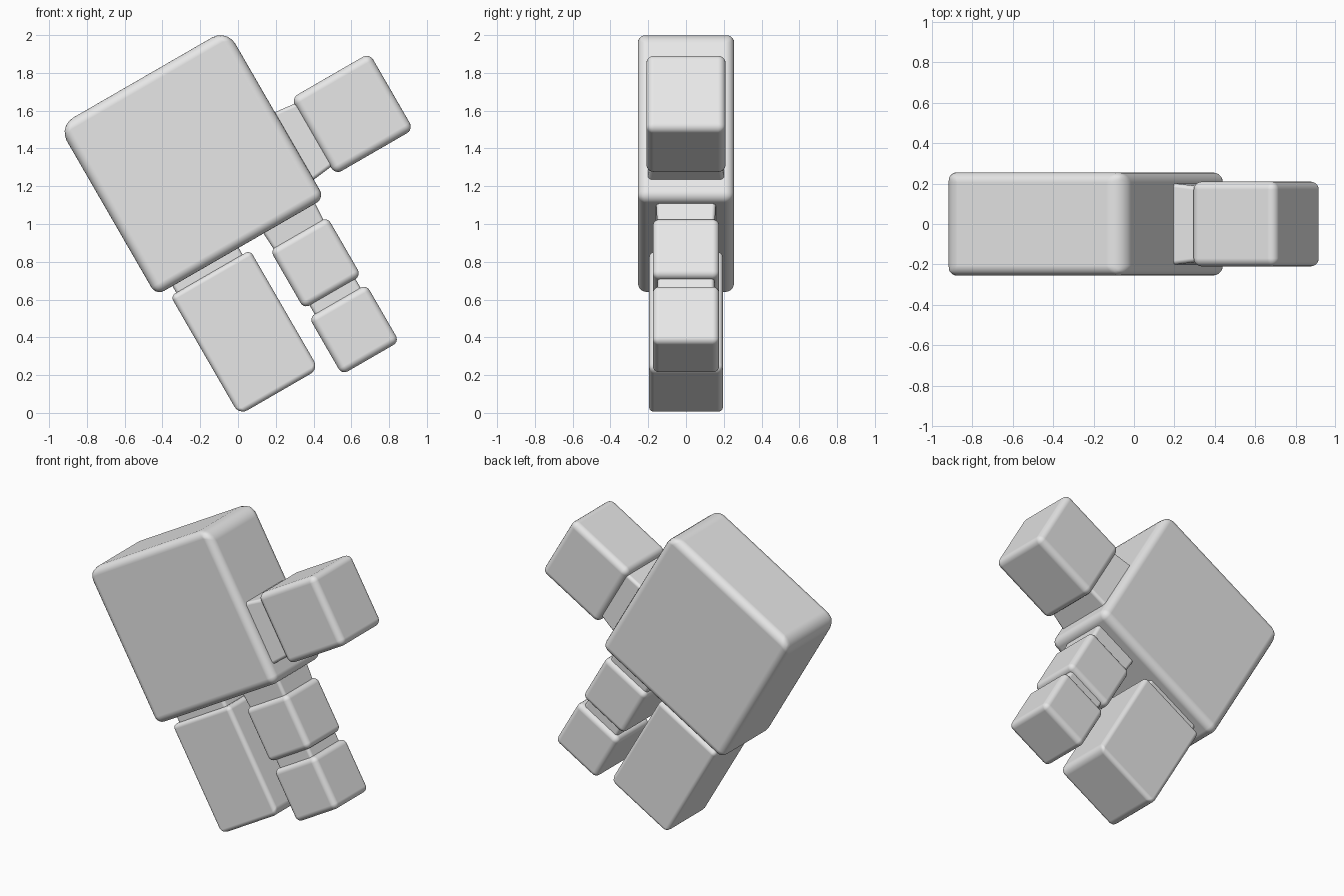
import bpy, bmesh, math

if "Cube" in bpy.data.objects:
    bpy.data.objects.remove(bpy.data.objects["Cube"], do_unlink=True)

TILT = math.radians(-30)

grey = bpy.data.materials.new("light_grey")
grey.use_nodes = True
grey.diffuse_color = (0.8, 0.8, 0.8, 1)
grey.node_tree.nodes["Principled BSDF"].inputs["Base Color"].default_value = (0.8, 0.8, 0.8, 1)


def block(name, u, v, depth, radius, tip=None, taper=0.0, taper_axis=None):
    """Rounded block in the tilted frame; u is across, v is along the hand.
    tip(u, v) picks the edges running front to back that get the full radius,
    taper shrinks the far end along the chosen axis."""
    bm = bmesh.new()
    bmesh.ops.create_cube(bm, size=1)
    weight = bm.edges.layers.float.new("bevel_weight_edge")
    for e in bm.edges:
        mid = (e.verts[0].co + e.verts[1].co) / 2
        rounder = tip is None or (abs(mid.y) < 0.1 and tip(mid.x, mid.z))
        e[weight] = 1.0 if rounder else 0.55
    for p in bm.verts:
        far = taper_axis == "u" and p.co.x > 0 or taper_axis == "v" and p.co.z < 0
        s = taper if far else 0
        du = 0 if taper_axis == "u" else s
        dv = 0 if taper_axis == "v" else s
        p.co.x = (u[0] + u[1]) / 2 + p.co.x * (u[1] - u[0] - 2 * du)
        p.co.z = (v[0] + v[1]) / 2 + p.co.z * (v[1] - v[0] - 2 * dv)
        p.co.y *= 2 * (depth - s)
    mesh = bpy.data.meshes.new(name)
    bm.to_mesh(mesh)
    bm.free()
    mesh.materials.append(grey)
    ob = bpy.data.objects.new(name, mesh)
    bpy.context.collection.objects.link(ob)
    ob.rotation_euler.y = TILT
    bevel = ob.modifiers.new("rounding", "BEVEL")
    bevel.limit_method = "WEIGHT"
    bevel.width = radius
    bevel.segments = 5
    bevel.harden_normals = True
    for poly in mesh.polygons:
        poly.use_smooth = True
    return ob


# Palm, rounder at its top end
block("palm", (-0.065, 0.965), (0.755, 1.79), 0.255, 0.09, lambda a, b: b > 0)

# Thumb and its narrower joint
block("thumb_joint", (0.93, 1.12), (0.865, 1.285), 0.205, 0.02, taper=0.022, taper_axis="u")
block("thumb", (1.076, 1.555), (0.835, 1.302), 0.21, 0.04)

# Wide finger group
block("wide_finger_joint", (0.035, 0.44), (0.65, 0.80), 0.165, 0.02)
block("wide_finger", (0.0, 0.486), (-0.013, 0.714), 0.195, 0.05, lambda a, b: b < 0)

# Narrow finger: two segments, each with a joint above
block("narrow_finger_upper_joint", (0.59, 0.91), (0.6, 0.80), 0.16, 0.02, taper=0.01, taper_axis="v")
block("narrow_finger_lower_joint", (0.613, 0.893), (0.2, 0.35), 0.15, 0.02)
for name, bottom, top in (("upper", 0.303, 0.662), ("lower", -0.1, 0.25)):
    block("narrow_finger_" + name, (0.578, 0.928), (bottom, top), 0.176, 0.035)
